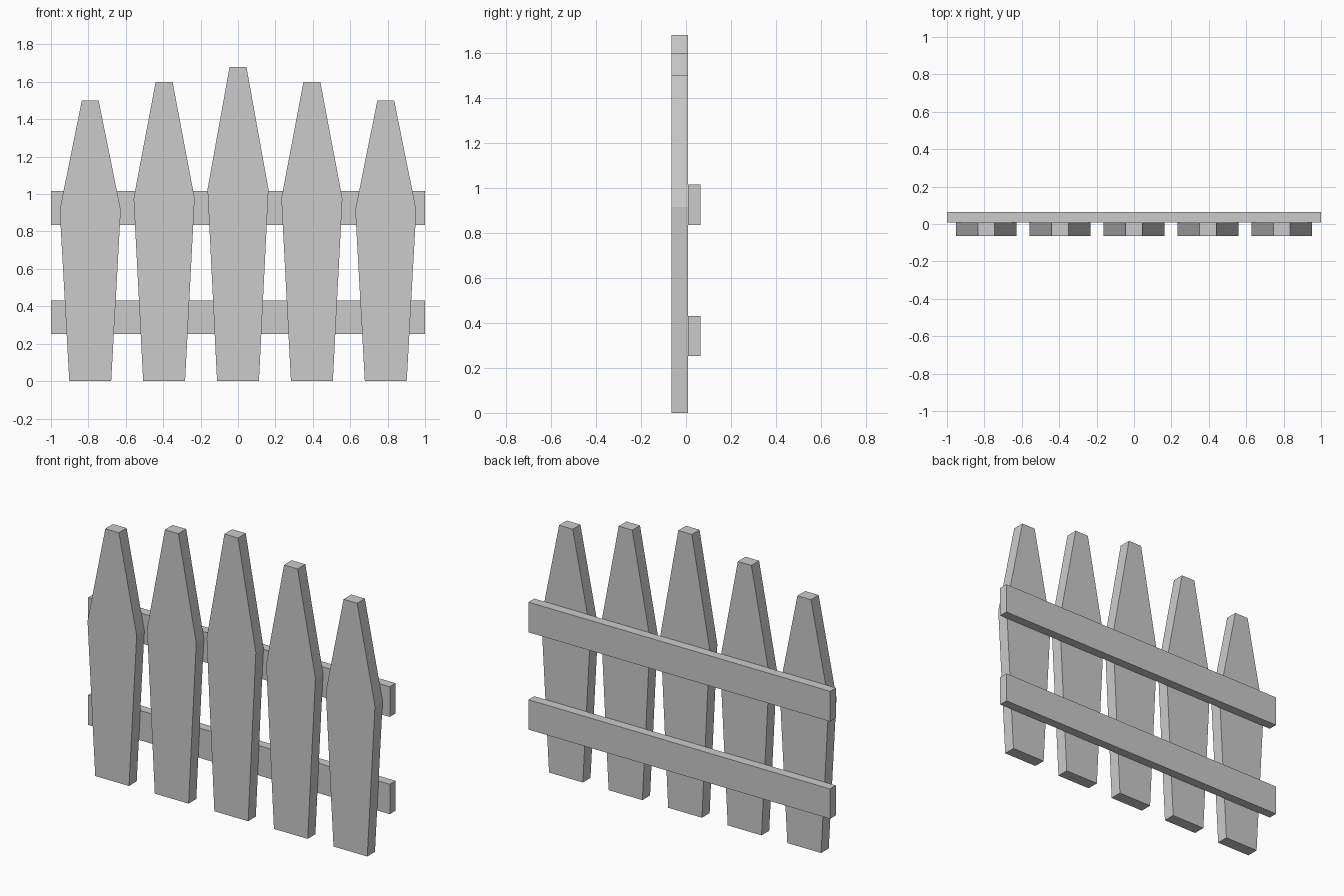
import bpy, bmesh

if "Cube" in bpy.data.objects:
    bpy.data.objects.remove(bpy.data.objects["Cube"])

Y_FRONT, Y_MID, Y_BACK = -0.064, 0.009, 0.064


def extrude_profile(name, pts, y0, y1):
    """Extrude an x-z outline from y0 to y1."""
    bm = bmesh.new()
    face = bm.faces.new([bm.verts.new((x, y0, z)) for x, z in pts])
    ext = bmesh.ops.extrude_face_region(bm, geom=[face])["geom"]
    verts = [v for v in ext if isinstance(v, bmesh.types.BMVert)]
    bmesh.ops.translate(bm, verts=verts, vec=(0, y1 - y0, 0))
    bmesh.ops.recalc_face_normals(bm, faces=bm.faces)
    mesh = bpy.data.meshes.new(name)
    bm.to_mesh(mesh)
    bm.free()
    obj = bpy.data.objects.new(name, mesh)
    bpy.context.collection.objects.link(obj)
    return obj


# Pickets: one tapered outline, stretched to each height
for i, height in enumerate([1.50, 1.60, 1.68, 1.60, 1.50]):
    cx = (i - 2) * 0.395
    shoulder = height * 0.61
    right = [(0.112, 0), (0.163, shoulder), (0.045, height)]
    outline = right + [(-x, z) for x, z in reversed(right)]
    extrude_profile(f"picket_{i + 1}", [(cx + x, z) for x, z in outline],
                    Y_FRONT, Y_MID)

# Horizontal rails behind the pickets
for name, z0, z1 in [("lower_rail", 0.252, 0.431), ("upper_rail", 0.835, 1.016)]:
    extrude_profile(name, [(-1, z0), (1, z0), (1, z1), (-1, z1)], Y_MID, Y_BACK)
